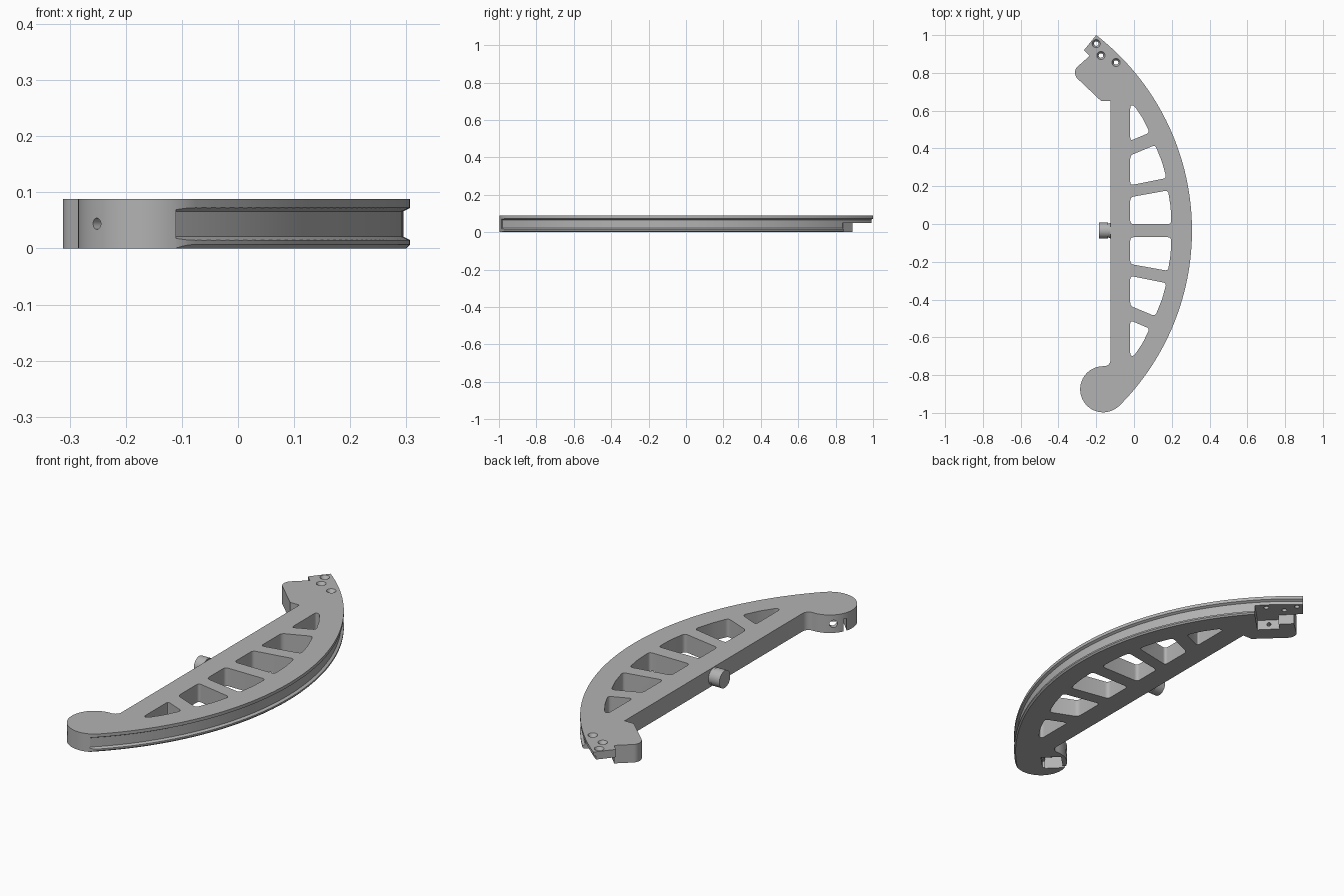
import bpy, bmesh
from math import sin, cos, radians, pi, sqrt
from mathutils import Vector, Matrix

default = bpy.data.objects.get("Cube")
if default:
    bpy.data.objects.remove(default)

HEIGHT = 0.088
MID = HEIGHT / 2
CX, CY, R = -1.003, -0.035, 1.31      # centre and radius of the rim arc
D = sqrt(0.5)

grey = bpy.data.materials.new("plain_grey")
grey.use_nodes = True
grey.diffuse_color = (0.45, 0.45, 0.45, 1)
grey.node_tree.nodes["Principled BSDF"].inputs["Base Color"].default_value = (0.45, 0.45, 0.45, 1)


def finish(name, bm):
    bmesh.ops.recalc_face_normals(bm, faces=bm.faces)
    mesh = bpy.data.meshes.new(name)
    bm.to_mesh(mesh)
    bm.free()
    mesh.materials.append(grey)
    obj = bpy.data.objects.new(name, mesh)
    bpy.context.collection.objects.link(obj)
    return obj


def prism(name, outline, z0, z1):
    bm = bmesh.new()
    face = bm.faces.new([bm.verts.new((x, y, z0)) for x, y in outline])
    top = bmesh.ops.extrude_face_region(bm, geom=[face])["geom"]
    verts = [g for g in top if isinstance(g, bmesh.types.BMVert)]
    bmesh.ops.translate(bm, verts=verts, vec=(0, 0, z1 - z0))
    return finish(name, bm)


def rod(name, start, end, r1, r2=None):
    start, end = Vector(start), Vector(end)
    axis = end - start
    turn = axis.to_track_quat("Z", "Y").to_matrix().to_4x4()
    bm = bmesh.new()
    bmesh.ops.create_cone(bm, cap_ends=True, segments=32, radius1=r1,
                          radius2=r1 if r2 is None else r2, depth=axis.length,
                          matrix=Matrix.Translation((start + end) / 2) @ turn)
    return finish(name, bm)


def arc(cx, cy, r, a0, a1, n):
    steps = [radians(a0 + (a1 - a0) * i / n) for i in range(n + 1)]
    return [(cx + r * cos(a), cy + r * sin(a)) for a in steps]


def rounded(points, r, n=5):
    out = []
    for i, p in enumerate(points):
        p = Vector(p)
        a, b = Vector(points[i - 1]) - p, Vector(points[(i + 1) % len(points)]) - p
        p0 = p + a.normalized() * min(r, a.length * 0.45)
        p1 = p + b.normalized() * min(r, b.length * 0.45)
        for k in range(n + 1):
            t = k / n
            out.append(p0 * (1 - t) ** 2 + p * 2 * t * (1 - t) + p1 * t * t)
    return out


def diagonal(u, v):
    return ((u - v) * D, (u + v) * D)


def ring(name, profile, a0, a1, n=96):
    # sweep a radius/height profile about the arc centre
    bm = bmesh.new()
    loops = []
    for i in range(n + 1):
        a = radians(a0 + (a1 - a0) * i / n)
        loops.append([bm.verts.new((CX + r * cos(a), CY + r * sin(a), z)) for r, z in profile])
    m = len(profile)
    for p, q in zip(loops, loops[1:]):
        for j in range(m):
            bm.faces.new((p[j], p[(j + 1) % m], q[(j + 1) % m], q[j]))
    bm.faces.new(loops[0])
    bm.faces.new(loops[-1])
    return finish(name, bm)


def cut(target, cutter):
    cutter.hide_render = True
    mod = target.modifiers.new("cut", "BOOLEAN")
    mod.operation = "DIFFERENCE"
    mod.solver = "EXACT"
    mod.object = cutter
    bpy.ops.object.select_all(action="DESELECT")
    bpy.context.view_layer.objects.active = target
    target.select_set(True)
    bpy.ops.object.modifier_apply(modifier=mod.name)
    bpy.data.objects.remove(cutter)


# Body: rim arc, stepped tip, straight back edge and round foot
tip_block = rounded([(-0.175, 0.65), (-0.312, 0.782), (-0.312, 0.822), (-0.285, 0.845)], 0.018)
outline = arc(CX, CY, R, -44.9, 52.2, 90)
outline += [(-0.265, 0.92), (-0.235, 0.89)]
outline += [tuple(p) for p in reversed(tip_block[6:18])]
outline += [(-0.175, 0.652), (-0.125, 0.652)]
outline += arc(-0.157, -0.721, 0.032, 0, -90, 8)
outline += arc(-0.163, -0.875, 0.122, 92, 312, 40)
body = prism("arched_frame", outline, 0, HEIGHT)

# Windows between the webs, mirrored about the middle web
windows = [
    [(-0.02, 0.0), (0.197, 0.0), (0.194, 0.09), (0.18, 0.178), (-0.02, 0.142)],
    [(-0.02, 0.205), (0.172, 0.243), (0.148, 0.33), (0.112, 0.418), (-0.02, 0.363)],
    [(-0.02, 0.44), (0.083, 0.484), (0.046, 0.56), (0.0, 0.628), (-0.02, 0.628)],
]
for shape in windows:
    for flip in (False, True):
        pts = [(x, 2 * CY - y) if flip else (x, y) for x, y in shape]
        cut(body, prism("window_cutter", rounded(pts, 0.018), -0.05, 0.15))

# Rim groove and bottom chamfer
cut(body, ring("groove_cutter", [(R - 0.012, 0.021), (R - 0.012, 0.066), (R + 0.001, 0.073),
                                 (R + 0.03, 0.073), (R + 0.03, 0.014), (R + 0.001, 0.014)], -46.8, 56))
cut(body, ring("chamfer_cutter", [(R - 0.009, -0.002), (R + 0.03, -0.002),
                                  (R + 0.03, 0.008), (R + 0.001, 0.008)], -46.8, 56))

# Lap joint under the tip
lap = [(0.42, 0.62), (0.42, 0.724), (0.463, 0.724), (0.463, 1.0), (0.8, 1.0), (0.8, 0.62)]
cut(body, prism("lap_cutter", [diagonal(u, v) for u, v in lap], -0.05, 0.05))
cut(body, rod("bolt_cutter", (*diagonal(0.34, 0.674), 0.027), (*diagonal(0.5, 0.674), 0.027), 0.01))

# Countersunk screw holes in the tip
for x, y in ((-0.2, 0.955), (-0.175, 0.892), (-0.095, 0.855)):
    cut(body, rod("screw_cutter", (x, y, 0), (x, y, 0.12), 0.012))
    cut(body, rod("sink_cutter", (x, y, 0.072), (x, y, 0.09), 0.012, 0.023))

# Pocket, slot and bolt holes in the round foot
def foot_box(u0, u1, v0, v1, top):
    corners = [(u0, v0), (u1, v0), (u1, v1), (u0, v1)]
    cut(body, prism("pocket_cutter", [diagonal(u, v) for u, v in corners], -0.05, top))


foot_box(-0.785, -0.69, -0.5, -0.405, 0.05)
foot_box(-0.792, -0.777, -0.49, -0.3, 0.06)
cut(body, rod("foot_hole", (*diagonal(-0.73, -0.45), MID), (*diagonal(-0.73, -0.3), MID), 0.018))
cut(body, rod("foot_bolt", (*diagonal(-0.9, -0.5), MID), (*diagonal(-0.74, -0.5), MID), 0.01))

# Pin on the back edge
pin = rod("back_pin", (-0.185, CY, MID), (-0.137, CY, MID), 0.042)
neck = rod("pin_neck", (-0.138, CY, MID), (-0.12, CY, MID), 0.036, 0.043)

for obj in (body, pin, neck):
    bpy.ops.object.select_all(action="DESELECT")
    bpy.context.view_layer.objects.active = obj
    obj.select_set(True)
    bpy.ops.object.shade_smooth_by_angle(angle=radians(30))
